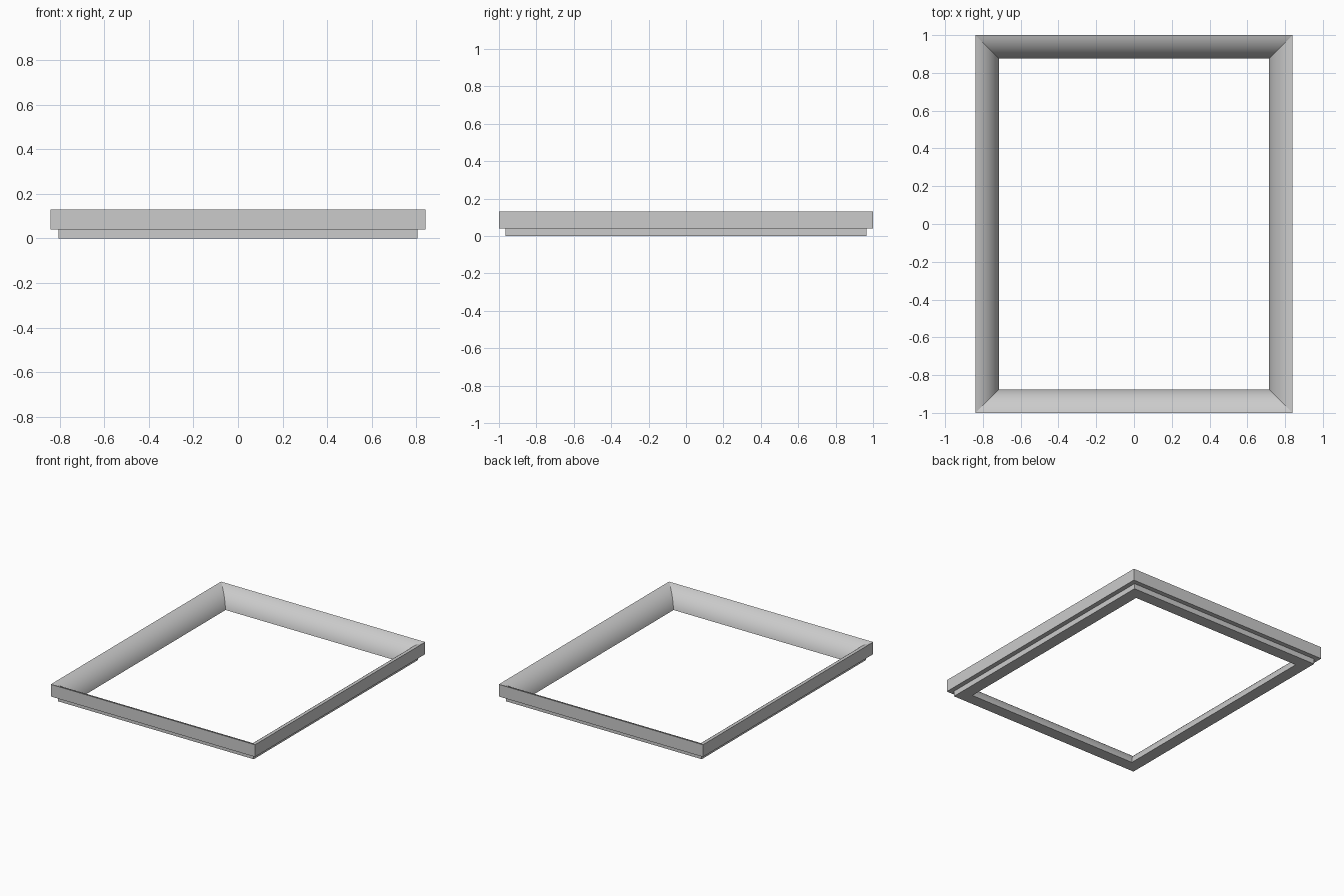
import bpy, bmesh
from math import sin, cos, radians

HALF_X, HALF_Y, HEIGHT = 0.84, 1.0, 0.13   # outer half sizes and total height
WIDTH, STEP, STEP_Z = 0.125, 0.035, 0.04   # moulding width and rebate on the underside
ARC_STEPS = 12

if "Cube" in bpy.data.objects:
    bpy.data.objects.remove(bpy.data.objects["Cube"])

grey = bpy.data.materials.new("light_grey")
grey.use_nodes = True
colour = (0.6, 0.6, 0.6, 1)
grey.diffuse_color = colour
grey.node_tree.nodes["Principled BSDF"].inputs["Base Color"].default_value = colour


def moulding_profile():
    """Cross-section as (inset from the outer edge, height)."""
    points = [(STEP, 0), (STEP, STEP_Z), (0, STEP_Z)]
    # rounded inner slope, nearly flat at the rim and steep at the opening
    start, end = radians(13), radians(79)
    run, drop = sin(end) - sin(start), cos(start) - cos(end)
    for i in range(ARC_STEPS + 1):
        a = start + (end - start) * i / ARC_STEPS
        points.append((WIDTH * (sin(a) - sin(start)) / run,
                       HEIGHT * (1 - (cos(start) - cos(a)) / drop)))
    return points


def mitred_frame(name, profile, material):
    """Sweep the profile around the four corners of a rectangle."""
    bm = bmesh.new()
    rings = []
    for sx, sy in ((1, -1), (1, 1), (-1, 1), (-1, -1)):
        rings.append([bm.verts.new((sx * (HALF_X - t), sy * (HALF_Y - t), z))
                      for t, z in profile])
    n = len(profile)
    for k, ring in enumerate(rings):
        following = rings[(k + 1) % len(rings)]
        for i in range(n):
            j = (i + 1) % n
            bm.faces.new((ring[i], following[i], following[j], ring[j]))
    bmesh.ops.recalc_face_normals(bm, faces=bm.faces)
    mesh = bpy.data.meshes.new(name)
    bm.to_mesh(mesh)
    bm.free()
    mesh.materials.append(material)
    obj = bpy.data.objects.new(name, mesh)
    bpy.context.collection.objects.link(obj)
    return obj


# Rectangular frame with a rounded inner slope and a stepped underside
frame = mitred_frame("picture_frame", moulding_profile(), grey)
bpy.ops.object.select_all(action="DESELECT")
frame.select_set(True)
bpy.context.view_layer.objects.active = frame
bpy.ops.object.shade_smooth_by_angle(angle=radians(15))
